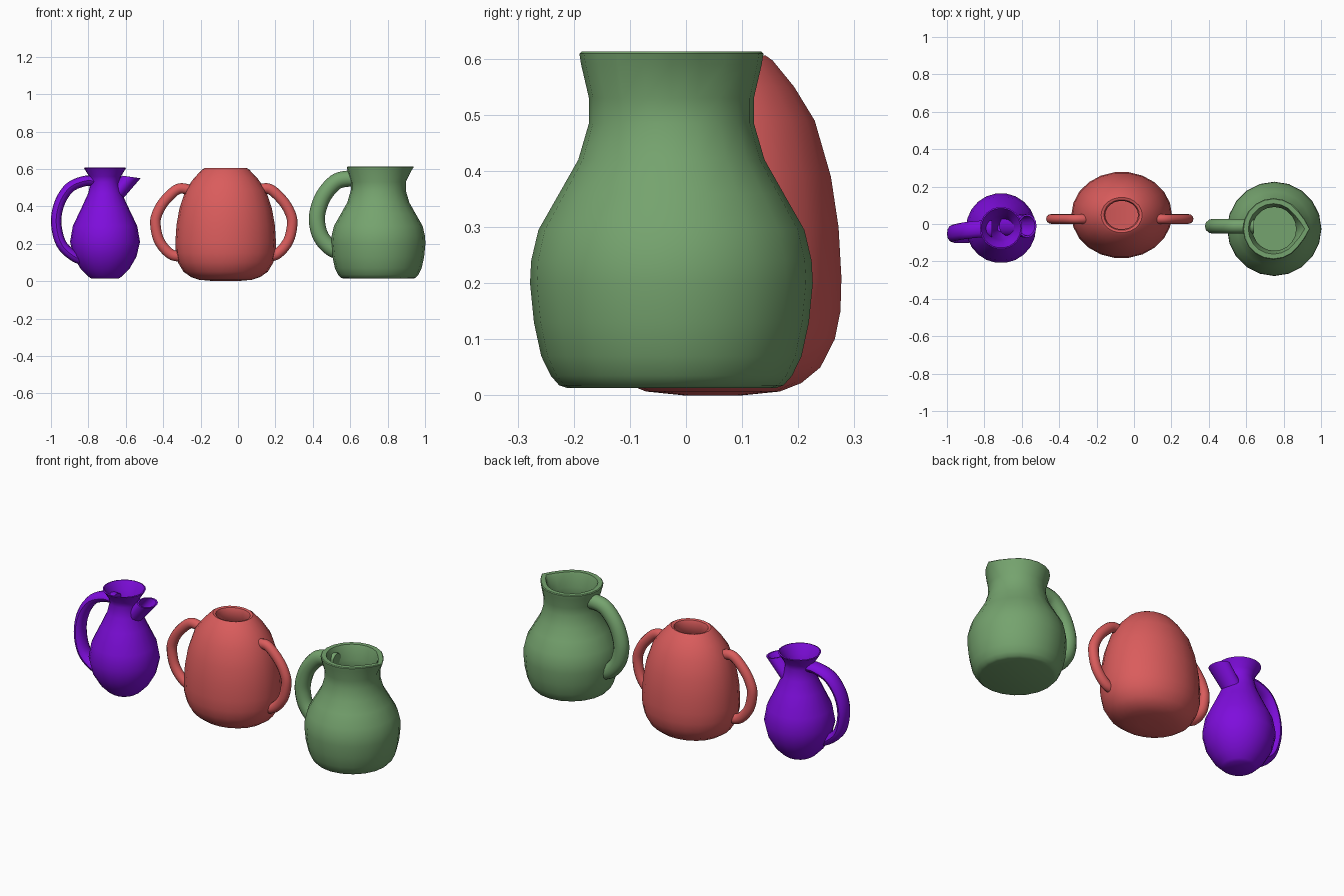
import bpy, bmesh, math
from mathutils import Vector

if "Cube" in bpy.data.objects:
    bpy.data.objects.remove(bpy.data.objects["Cube"], do_unlink=True)


def material(name, rgb):
    m = bpy.data.materials.new(name)
    m.use_nodes = True
    m.diffuse_color = (*rgb, 1)
    m.node_tree.nodes["Principled BSDF"].inputs["Base Color"].default_value = (*rgb, 1)
    return m


purple = material("purple glaze", (0.21, 0.004, 0.72))
red = material("coral red glaze", (0.70, 0.107, 0.107))
green = material("sage green glaze", (0.178, 0.366, 0.156))


def loft(name, rings, mat, angle=40):
    """Skin a list of point rings and cap both ends."""
    bm = bmesh.new()
    loops = [[bm.verts.new(p) for p in ring] for ring in rings]
    n = len(loops[0])
    for a, b in zip(loops, loops[1:]):
        for i in range(n):
            j = (i + 1) % n
            bm.faces.new((a[i], a[j], b[j], b[i]))
    bm.faces.new(loops[0][::-1])
    bm.faces.new(loops[-1])
    bmesh.ops.recalc_face_normals(bm, faces=bm.faces)
    mesh = bpy.data.meshes.new(name)
    bm.to_mesh(mesh)
    bm.free()
    mesh.materials.append(mat)
    obj = bpy.data.objects.new(name, mesh)
    bpy.context.collection.objects.link(obj)
    bpy.ops.object.select_all(action='DESELECT')
    bpy.context.view_layer.objects.active = obj
    obj.select_set(True)
    bpy.ops.object.shade_smooth_by_angle(angle=math.radians(angle))
    return obj


def ellipse(centre, rx, ry, n, tilt=0.0):
    cx, cy, cz = centre
    ts = [2 * math.pi * i / n for i in range(n)]
    return [Vector((cx + rx * math.cos(t), cy + ry * math.sin(t),
                    cz + tilt * math.cos(t))) for t in ts]


def vessel(name, x, y, profile, mat, n=20, squash=1.0):
    """Turned body; profile runs from the base, over the rim and inside."""
    return loft(name, [ellipse((x, y, z), r, r * squash, n) for r, z in profile], mat)


def smooth_path(pts, steps=5):
    pts = [Vector(p) for p in pts]
    ext = [2 * pts[0] - pts[1]] + pts + [2 * pts[-1] - pts[-2]]
    out = []
    for a, b, c, d in zip(ext, ext[1:], ext[2:], ext[3:]):
        for s in range(steps):
            t = s / steps
            out.append(0.5 * (2 * b + (c - a) * t + (2 * a - 5 * b + 4 * c - d) * t * t
                              + (3 * b - a - 3 * c + d) * t ** 3))
    return out + [pts[-1]]


def handle(name, pts, thick, wide, mat, n=12):
    path = smooth_path(pts)
    rings = []
    for i, p in enumerate(path):
        tangent = path[min(i + 1, len(path) - 1)] - path[max(i - 1, 0)]
        normal = tangent.cross(Vector((0, 1, 0))).normalized()
        side = normal.cross(tangent).normalized()
        rings.append([p + normal * thick * math.cos(2 * math.pi * k / n)
                      + side * wide * math.sin(2 * math.pi * k / n) for k in range(n)])
    return loft(name, rings, mat)


# Purple jug: body with a funnel mouth
vessel("purple_jug_body", -0.711, -0.022, [
    (0.075, 0.015), (0.09, 0.025), (0.13, 0.065), (0.168, 0.13), (0.187, 0.21),
    (0.172, 0.295), (0.122, 0.4), (0.09, 0.47), (0.076, 0.53), (0.085, 0.56),
    (0.113, 0.605), (0.106, 0.607), (0.078, 0.56), (0.064, 0.52), (0.02, 0.3)], purple, 22)

# Purple jug: slanted spout, cut level and hollow
tip = Vector((-0.571, -0.01, 0.557))
slant = Vector((-0.1, 0, -0.115))
loft("purple_jug_spout", [
    ellipse(tip + slant, 0.05, 0.055, 16, -0.008), ellipse(tip, 0.05, 0.063, 16, -0.007),
    ellipse(tip, 0.041, 0.053, 16, -0.006),
    ellipse(tip + slant * 0.7, 0.035, 0.042, 16, -0.006)], purple)

# Purple jug: broad strap handle leaning forward at the foot
handle("purple_jug_handle", [
    (-0.76, -0.025, 0.535), (-0.82, -0.027, 0.535), (-0.9, -0.035, 0.5),
    (-0.955, -0.045, 0.415), (-0.972, -0.052, 0.31), (-0.945, -0.057, 0.2),
    (-0.88, -0.055, 0.135), (-0.82, -0.045, 0.11)], 0.028, 0.045, purple)

# Red pot: oval body with a thick lip
vessel("red_pot_body", -0.066, 0.048, [
    (0.06, 0.0), (0.14, 0.007), (0.185, 0.022), (0.225, 0.05), (0.255, 0.1),
    (0.267, 0.15), (0.269, 0.21), (0.263, 0.3), (0.247, 0.39), (0.213, 0.49),
    (0.17, 0.55), (0.125, 0.597), (0.11, 0.606), (0.095, 0.602), (0.088, 0.585),
    (0.092, 0.53), (0.17, 0.44), (0.21, 0.3), (0.21, 0.12), (0.12, 0.05)],
    red, 22, 0.86)

# Red pot: pair of mirrored ear handles
for side, label in ((1, "left"), (-1, "right")):
    ear = [(0.16, 0.47), (0.2, 0.492), (0.25, 0.49), (0.311, 0.435), (0.35, 0.375),
           (0.366, 0.31), (0.345, 0.215), (0.285, 0.145), (0.22, 0.13)]
    handle("red_pot_" + label + "_handle",
           [(side * x - 0.076, 0.027, z) for x, z in ear], 0.028, 0.026, red)

# Green pitcher: hollow body
pitcher = vessel("green_pitcher_body", 0.75, -0.026, [
    (0.185, 0.013), (0.2, 0.018), (0.215, 0.035), (0.232, 0.07), (0.245, 0.13),
    (0.252, 0.2), (0.25, 0.24), (0.237, 0.295), (0.2, 0.36), (0.166, 0.42),
    (0.147, 0.485), (0.147, 0.53), (0.161, 0.59), (0.164, 0.609), (0.16, 0.613),
    (0.135, 0.613), (0.13, 0.6), (0.117, 0.53), (0.117, 0.485), (0.14, 0.42),
    (0.21, 0.295), (0.22, 0.2), (0.2, 0.07), (0.17, 0.045)], green, 20)

# Green pitcher: pinch the pouring lip at the rim
for v in pitcher.data.vertices:
    if v.co.z > 0.55:
        a = math.atan2(v.co.y + 0.026, v.co.x - 0.75)
        v.co.x += 0.03 * max(0, 1 - abs(a) / 0.5) * (v.co.z - 0.55) / 0.06 - 0.004

# Green pitcher: thick round handle
handle("green_pitcher_handle", [
    (0.64, -0.012, 0.545), (0.58, -0.012, 0.547), (0.52, -0.012, 0.528),
    (0.46, -0.012, 0.46), (0.428, -0.012, 0.38), (0.423, -0.012, 0.31),
    (0.445, -0.012, 0.235), (0.5, -0.012, 0.175), (0.57, -0.012, 0.15)], 0.043, 0.04, green)
